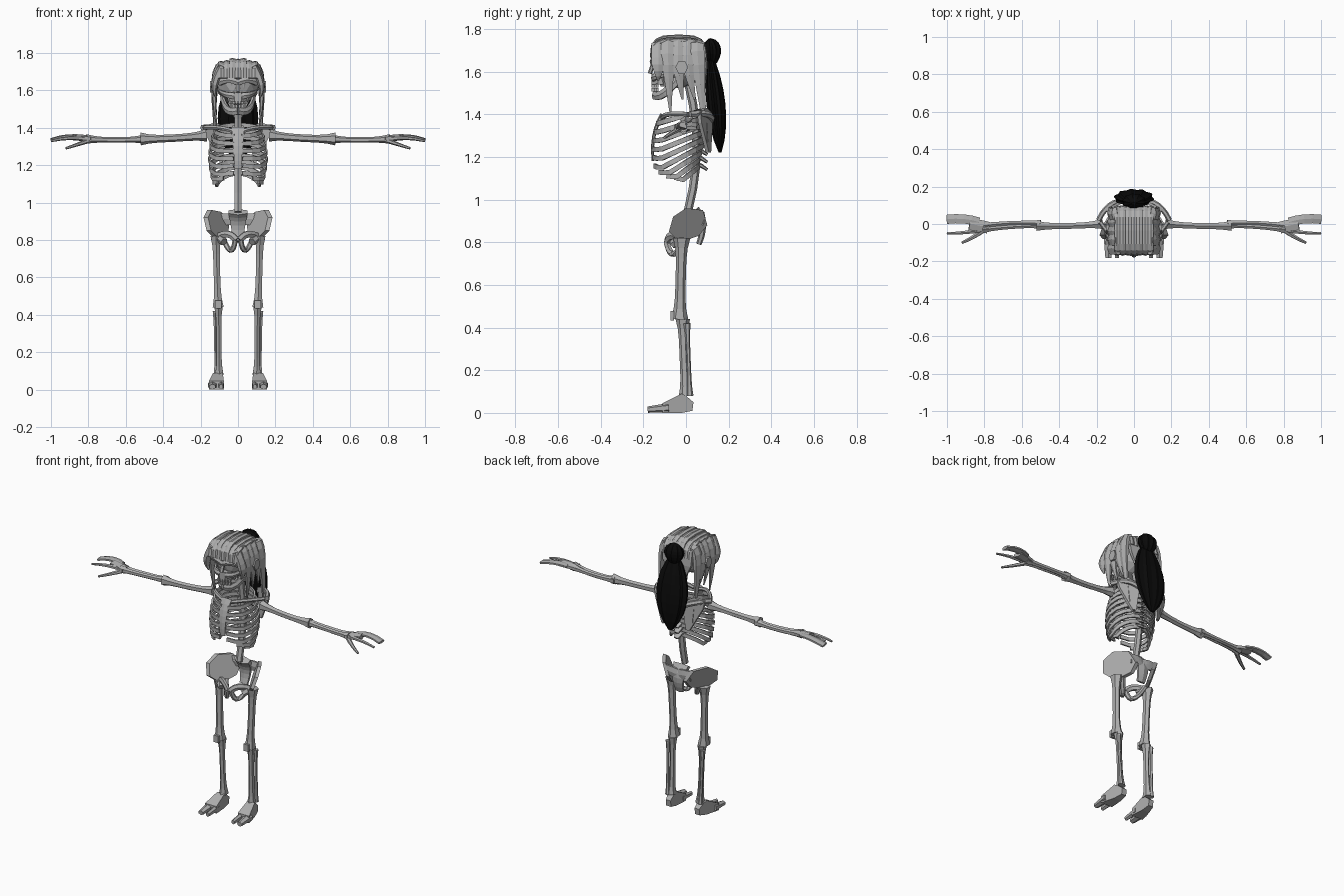
import bpy, bmesh
from math import sin, cos, pi, copysign
from mathutils import Vector

default_cube = bpy.data.objects.get("Cube")
if default_cube:
    bpy.data.objects.remove(default_cube)


def material(name, value):
    result = bpy.data.materials.new(name)
    result.use_nodes = True
    colour = (value, value, value, 1)
    result.diffuse_color = colour
    result.node_tree.nodes["Principled BSDF"].inputs["Base Color"].default_value = colour
    return result


BONE = material("bone grey", .42)
BLACK = material("black hair", .003)
ACROSS, ALONG, UPRIGHT = Vector((1, 0, 0)), Vector((0, 1, 0)), Vector((0, 0, 1))


# Thickness rules, from the start of a strand to its end
def even(t):
    return 1


def tapered(t):
    return 1 - t / 2


def knobbed(t):
    return 1 + .7 * abs(2 * t - 1) ** 4


def leaf(t):
    return max(.15, sin(pi * t) ** .6)


def lock(t):
    return min(1, 1.6 * (1 - t) + .15)


def finish(name, bm, paired, mat=BONE):
    bmesh.ops.recalc_face_normals(bm, faces=bm.faces)
    mesh = bpy.data.meshes.new(name)
    bm.to_mesh(mesh)
    bm.free()
    mesh.materials.append(mat)
    part = bpy.data.objects.new(name, mesh)
    bpy.context.scene.collection.objects.link(part)
    if paired:
        part.modifiers.new("Mirror", "MIRROR").use_mirror_merge = False


def loft(name, path, width, depth, profile=even, side=ACROSS, sides=6,
         paired=True, mat=BONE, groove=0):
    """Tube along a path; width is the half size towards side, depth the other."""
    bm = bmesh.new()
    path = [Vector(p) for p in path]
    last = len(path) - 1
    rings = []
    for i, centre in enumerate(path):
        tangent = (path[min(i + 1, last)] - path[max(i - 1, 0)]).normalized()
        u = (side - tangent * side.dot(tangent)).normalized()
        v = tangent.cross(u)
        size = profile(i / last)
        ring = []
        for k in range(sides):
            angle = 2 * pi * (k + .5) / sides
            scale = size * (1 - groove * (k % 2))
            offset = u * cos(angle) * width + v * sin(angle) * depth
            ring.append(bm.verts.new(centre + offset * scale))
        rings.append(ring)
    for low, high in zip(rings, rings[1:]):
        for k in range(sides):
            after = (k + 1) % sides
            bm.faces.new((low[k], low[after], high[after], high[k]))
    bm.faces.new(rings[0])
    bm.faces.new(rings[-1])
    finish(name, bm, paired, mat)


def strand(name, start, middle, end, width, depth, steps=6, **options):
    """Loft along the parabola through three points."""
    a, m, c = Vector(start), Vector(middle), Vector(end)
    bend = 2 * m - (a + c) / 2
    path = []
    for i in range(steps + 1):
        t = i / steps
        path.append(a.lerp(bend, t).lerp(bend.lerp(c, t), t))
    loft(name, path, width, depth, **options)


def hull(name, points, paired=True):
    bm = bmesh.new()
    for point in points:
        bm.verts.new(point)
    bmesh.ops.convex_hull(bm, input=bm.verts)
    loose = [v for v in bm.verts if not v.link_faces]
    bmesh.ops.delete(bm, geom=loose, context="VERTS")
    finish(name, bm, paired)


def box(name, x, y, z, width, depth, height):
    signs = (-1, 1)
    hull(name, [(x + i * width, y + j * depth, z + k * height)
                for i in signs for j in signs for k in signs])


# Skull
cranium = bmesh.new()
bmesh.ops.create_icosphere(cranium, subdivisions=2, radius=.12)
bmesh.ops.translate(cranium, verts=cranium.verts, vec=(0, -.03, 1.64))
finish("cranium", cranium, False)
strand("face_core", (0, -.09, 1.68), (0, -.09, 1.61), (0, -.09, 1.53), width=.105, depth=.065,
       profile=tapered, sides=8, paired=False)
strand("brow", (0, -.155, 1.64), (.05, -.15, 1.655), (.1, -.12, 1.64), width=.018, depth=.014,
       side=UPRIGHT)
strand("cheekbone", (.02, -.15, 1.57), (.07, -.13, 1.58), (.1, -.04, 1.6), width=.02, depth=.014,
       side=UPRIGHT, profile=tapered)
strand("nose_bridge", (0, -.15, 1.65), (0, -.16, 1.62), (0, -.17, 1.59), width=.013, depth=.01,
       paired=False)
strand("upper_jaw", (0, -.11, 1.59), (0, -.11, 1.57), (0, -.11, 1.54), width=.05, depth=.055,
       sides=8, paired=False)
for column in range(3):
    for name, height in (("upper_tooth", 1.535), ("lower_tooth", 1.515)):
        box(name, .008 + column * .015, column * .01 - .155, height,
            width=.006, depth=.006, height=.009)
strand("lower_jaw", (0, -.15, 1.49), (.06, -.1, 1.5), (.085, -.03, 1.58), width=.022, depth=.012,
       side=UPRIGHT)

# Grey hair: strips over the crown, a flat back and hanging side locks
for column in range(-3, 4):
    lift = .006 * (column % 2) - .002 * column ** 2
    path = []
    for k in range(9):
        turn = pi * k / 8
        reach = copysign(abs(cos(turn)) ** .6, cos(turn))
        path.append((column * .03, -.035 - .125 * reach, 1.665 + (.095 + lift) * max(0, sin(turn)) ** .6))
    loft("crown_strip", path, width=.018, depth=.01, paired=False)
strand("back_hair", (0, .06, 1.73), (0, .085, 1.62), (0, .07, 1.44), width=.12, depth=.02,
       profile=lock, paired=False)
for row, tip in enumerate((1.56, 1.41, 1.47, 1.47, 1.27)):
    y = row * .047 - .13
    drop = .015 * (row in (0, 4))
    strand("side_lock", (.085, y, 1.745 - drop), (.125, y, 1.63), (.115, y + row * .01, tip),
           width=.037, depth=.02, side=ALONG, profile=lock)
strand("ear", (.12, -.02, 1.62), (.13, -.02, 1.62), (.15, -.02, 1.62), width=.035, depth=.03,
       side=UPRIGHT, steps=2)

# Black ponytail with ridged strands
for name, start, middle, end, width in (
        ("hair_bun", (0, .11, 1.755), (0, .12, 1.7), (0, .12, 1.62), .065),
        ("ponytail", (0, .11, 1.69), (0, .14, 1.45), (0, .16, 1.22), .11)):
    strand(name, start, middle, end, width=width, depth=.045, profile=leaf, steps=8,
           sides=20, groove=.13, paired=False, mat=BLACK)

# Spine and vertebrae
strand("spine", (0, .01, .95), (0, .05, 1.25), (0, .01, 1.55), width=.021, depth=.02,
       paired=False)
for level in range(8):
    z = 1.16 + level * .035
    strand("vertebra_spur", (0, .04, z), (0, .07, z), (0, .1, z - .02), width=.035, depth=.014,
           profile=tapered, steps=2, paired=False)

# Rib cage: upper ribs reach the breastbone, lower ones stop short
for level in range(9):
    f = level / 8
    reach = .95 - .13 * max(0, level - 5)
    half_width = .1 + .055 * sin(pi * (.15 + f * .75))
    half_depth = .095 + .025 * sin(pi * min(1, f + .1))
    path = []
    for k in range(9):
        turn = .1 + (pi * reach - .1) * k / 8
        rise = max(0, k - 6) * .022 * f
        droop = (.03 + .05 * f) * (1 - cos(turn))
        path.append((half_width * sin(turn), half_depth * cos(turn) - .035,
                     1.415 - .26 * f - droop + rise))
    loft("rib", path, width=.016, depth=.007, side=UPRIGHT, sides=4)
strand("breastbone", (0, -.11, 1.4), (0, -.15, 1.3), (0, -.155, 1.18), width=.04, depth=.011,
       profile=tapered, paired=False)
strand("collarbone", (.02, -.11, 1.38), (.1, -.08, 1.4), (.18, .01, 1.4), width=.012, depth=.012,
       side=UPRIGHT)
blade = ((.06, 1.4), (.08, 1.22), (.1, 1.22), (.17, 1.36), (.18, 1.41), (.12, 1.43))
hull("shoulder_blade", [(x, .15 - x / 2 + shift, z) for x, z in blade for shift in (-.008, .008)])
strand("blade_ridge", (.06, .12, 1.37), (.13, .1, 1.4), (.19, .02, 1.4), width=.016, depth=.014,
       side=UPRIGHT)

# Arms
strand("upper_arm", (.17, 0, 1.36), (.34, -.01, 1.345), (.52, -.01, 1.34), width=.018, depth=.02,
       side=ALONG, profile=knobbed, steps=8)
for name, y in (("forearm_outer", .005), ("forearm_inner", -.015)):
    strand(name, (.5, y / 2, 1.34), (.65, y, 1.335), (.81, y - .015, 1.34), width=.013, depth=.015,
           side=ALONG, profile=knobbed, steps=8)

# Hands
strand("palm", (.78, -.02, 1.34), (.82, -.01, 1.345), (.88, 0, 1.35), width=.036, depth=.017,
       side=ALONG, steps=3)
strand("finger_group", (.83, .01, 1.35), (.91, .027, 1.355), (1, .025, 1.335), width=.028, depth=.01,
       side=ALONG, steps=4)
strand("forefinger", (.81, -.03, 1.34), (.9, -.045, 1.345), (1, -.05, 1.33), width=.014, depth=.014,
       side=ALONG, profile=tapered, steps=4)
strand("thumb", (.8, -.03, 1.33), (.86, -.07, 1.31), (.92, -.1, 1.29), width=.015, depth=.013,
       side=ALONG, profile=tapered, steps=4)

# Pelvis: a tilted plate on each side, the arch below and the tail bone
wing = ((-.08, .85), (-.06, .92), (0, .96), (.08, .95), (.1, .88), (.06, .83), (-.03, .8))
hull("hip_wing", [(.14 + .4 * (z - .93) - .6 * y + shift, y, z)
                  for y, z in wing for shift in (-.012, .012)])
strand("hip_bridge", (0, .075, .9), (.04, .08, .91), (.09, .075, .91), width=.035, depth=.012,
       side=UPRIGHT)
strand("pubic_bar", (.1, -.03, .82), (.05, -.07, .83), (.01, -.09, .8), width=.02, depth=.014,
       side=UPRIGHT)
strand("pubic_arch", (.015, -.09, .8), (.04, -.055, .745), (.085, 0, .82), width=.016, depth=.014,
       side=ALONG, steps=8)
strand("tail_bone", (0, .04, .95), (0, .075, .88), (0, .06, .79), width=.06, depth=.025,
       profile=tapered, paired=False)

# Legs
strand("thigh_bone", (.117, -.02, .82), (.113, -.025, .63), (.106, -.03, .44), width=.02, depth=.024,
       profile=knobbed, steps=8)
strand("hip_joint", (.13, -.02, .8), (.1, -.035, .805), (.075, -.06, .79), width=.022, depth=.022,
       side=UPRIGHT)
box("kneecap", .106, -.065, .455, width=.017, depth=.008, height=.022)
strand("shin_bone", (.104, -.015, .44), (.102, -.01, .26), (.1, 0, .08), width=.015, depth=.02,
       profile=knobbed, steps=8)
strand("calf_bone", (.122, .005, .42), (.12, .012, .25), (.116, .018, .08), width=.009, depth=.01,
       profile=knobbed, steps=8)

# Feet with a separate big toe
foot = ((.03, .01), (.035, .05), (0, .08), (-.02, .09), (-.11, .045), (-.11, 0), (-.02, 0))
hull("foot", [(.105 - y / 10 + flank * (.022 - y / 6), y, z) for y, z in foot for flank in (-1, 1)])
for name, x, width in (("big_toe", .09, .018), ("small_toes", .137, .028)):
    strand(name, (x, -.08, .024), (x, -.13, .02), (x, -.18, .015), width=width, depth=.022,
           profile=lambda t: 1 - t / 3, steps=3)
